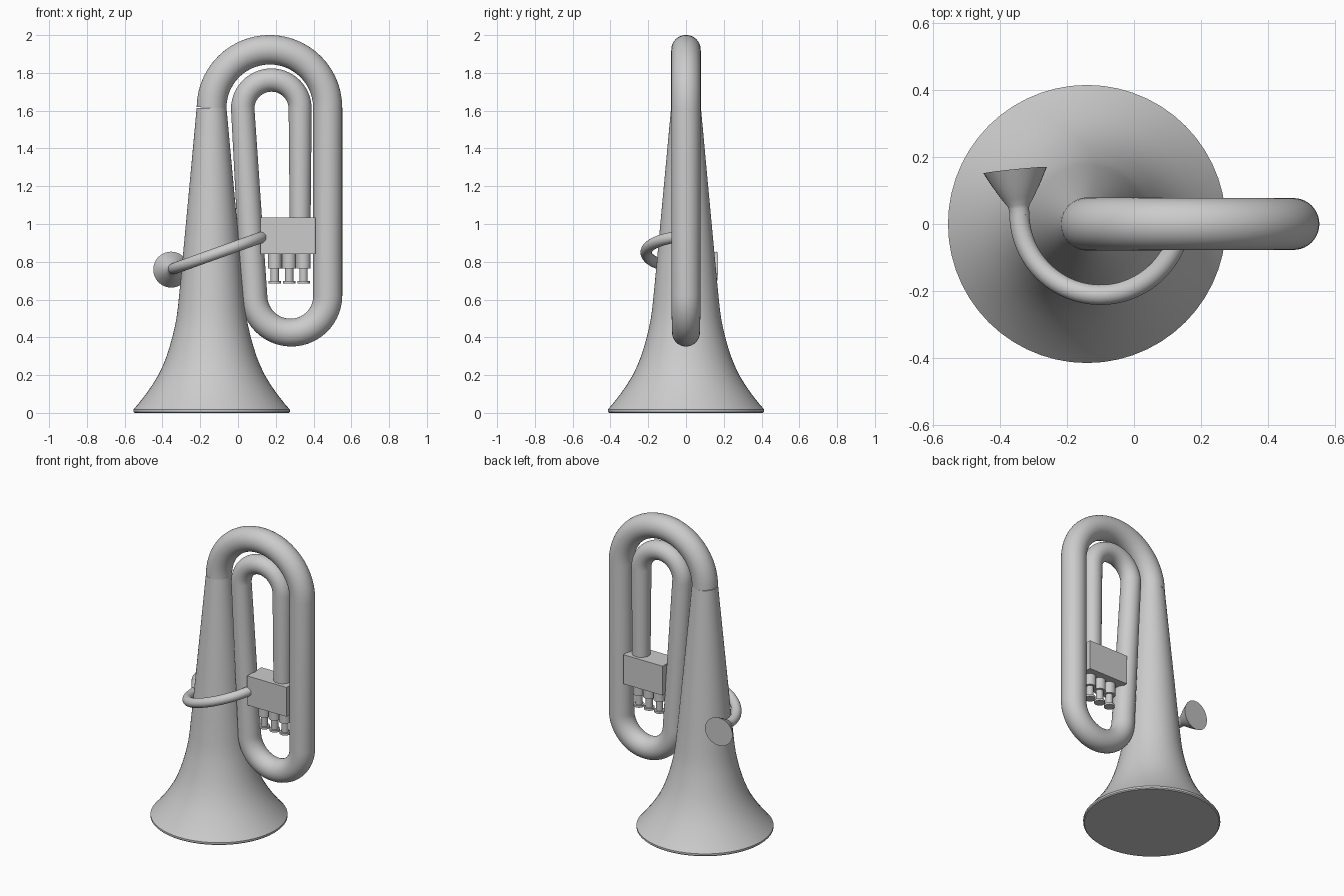
import bpy, bmesh
from math import sin, cos, pi, radians
from mathutils import Vector

if "Cube" in bpy.data.objects:
    bpy.data.objects.remove(bpy.data.objects["Cube"])

SIDES = 56


def finish(name, bm, smooth=True):
    bmesh.ops.recalc_face_normals(bm, faces=bm.faces)
    me = bpy.data.meshes.new(name)
    bm.to_mesh(me)
    bm.free()
    ob = bpy.data.objects.new(name, me)
    bpy.context.collection.objects.link(ob)
    bpy.ops.object.select_all(action='DESELECT')
    ob.select_set(True)
    bpy.context.view_layer.objects.active = ob
    if smooth:
        bpy.ops.object.shade_smooth_by_angle(angle=radians(35))
    return ob


def sweep(name, path, binormal, sides=SIDES):
    """Capped round tube along a planar path of (point, radius)."""
    bm = bmesh.new()
    b = Vector(binormal).normalized()
    pts = [Vector(p) for p, r in path]
    rings = []
    for i, (p, r) in enumerate(path):
        t = pts[min(i + 1, len(pts) - 1)] - pts[max(i - 1, 0)]
        n = b.cross(t.normalized()).normalized()
        rings.append([bm.verts.new(pts[i] + r * (n * cos(a) + b * sin(a)))
                      for a in (2 * pi * k / sides for k in range(sides))])
    for r0, r1 in zip(rings, rings[1:]):
        for k in range(sides):
            j = (k + 1) % sides
            bm.faces.new((r0[k], r0[j], r1[j], r1[k]))
    bm.faces.new(rings[0])
    bm.faces.new(rings[-1])
    return finish(name, bm)


def bow(cx, cz, rad, a0, a1, r0, r1, steps=28):
    """Half-circle bend in the XZ plane with tapering radius."""
    out = []
    for i in range(steps + 1):
        f = i / steps
        a = radians(a0 + (a1 - a0) * f)
        out.append(((cx + rad * cos(a), 0, cz + rad * sin(a)), r0 + (r1 - r0) * f))
    return out


# bell: flared profile (height, radius) up to the first bow
profile = [(0, .408), (.006, .414), (.018, .414), (.05, .386), (.10, .347),
           (.15, .312), (.20, .282), (.25, .258), (.30, .238), (.35, .222),
           (.40, .208), (.45, .196), (.50, .186), (.56, .178), (.70, .164),
           (1.0, .136), (1.3, .108), (1.615, .079)]
sweep("bell", [((-.14, 0, z), r) for z, r in profile], (0, 1, 0))

# main tubing: top bow, outer leg, bottom bow, inner legs to the valve block
main = bow(.1675, 1.615, .3075, 180, 0, .079, .077)
main += bow(.28, .62, .195, 0, -180, .077, .070)
main += bow(.177, 1.61, .152, 180, 0, .062, .061)
main += [((.329, 0, .98), .055)]
sweep("main_tubing", main, (0, 1, 0))

# valve block
bm = bmesh.new()
bmesh.ops.create_cube(bm, size=1)
for v in bm.verts:
    v.co = Vector((.265 + v.co.x * .29, v.co.y * .15, .9375 + v.co.z * .195))
finish("valve_block", bm, smooth=False)

# three valves: casing, stem and finger button
for i, x in enumerate((.195, .271, .347), 1):
    for part, r, z0, z1 in (("casing", .037, .765, .86),
                            ("stem", .022, .695, .77),
                            ("button", .033, .684, .698)):
        sweep(f"valve_{part}_{i}", [((x, 0, z0), r), ((x, 0, z1), r)], (0, 1, 0), 32)

# lead pipe: tilted arc around the front of the bell
SLOPE = .358


def tilted(x, y):
    return (x, y, .93 + (x - .125) * SLOPE)


arc = []
for i in range(41):
    a = radians(-3 - 177 * i / 40)
    arc.append((tilted(-.10 + .241 * cos(a), .03 + .241 * sin(a)), .03))
tilt_normal = (-SLOPE, 0, 1)
sweep("lead_pipe", arc, tilt_normal, 32)

# mouthpiece: flared cup at the end of the lead pipe
cup = [(.025, .03), (.045, .030), (.055, .033), (.075, .047), (.115, .071), (.16, .095)]
sweep("mouthpiece", [(tilted(-.341 - .1 * (y - .03), y), r) for y, r in cup], tilt_normal, 40)
